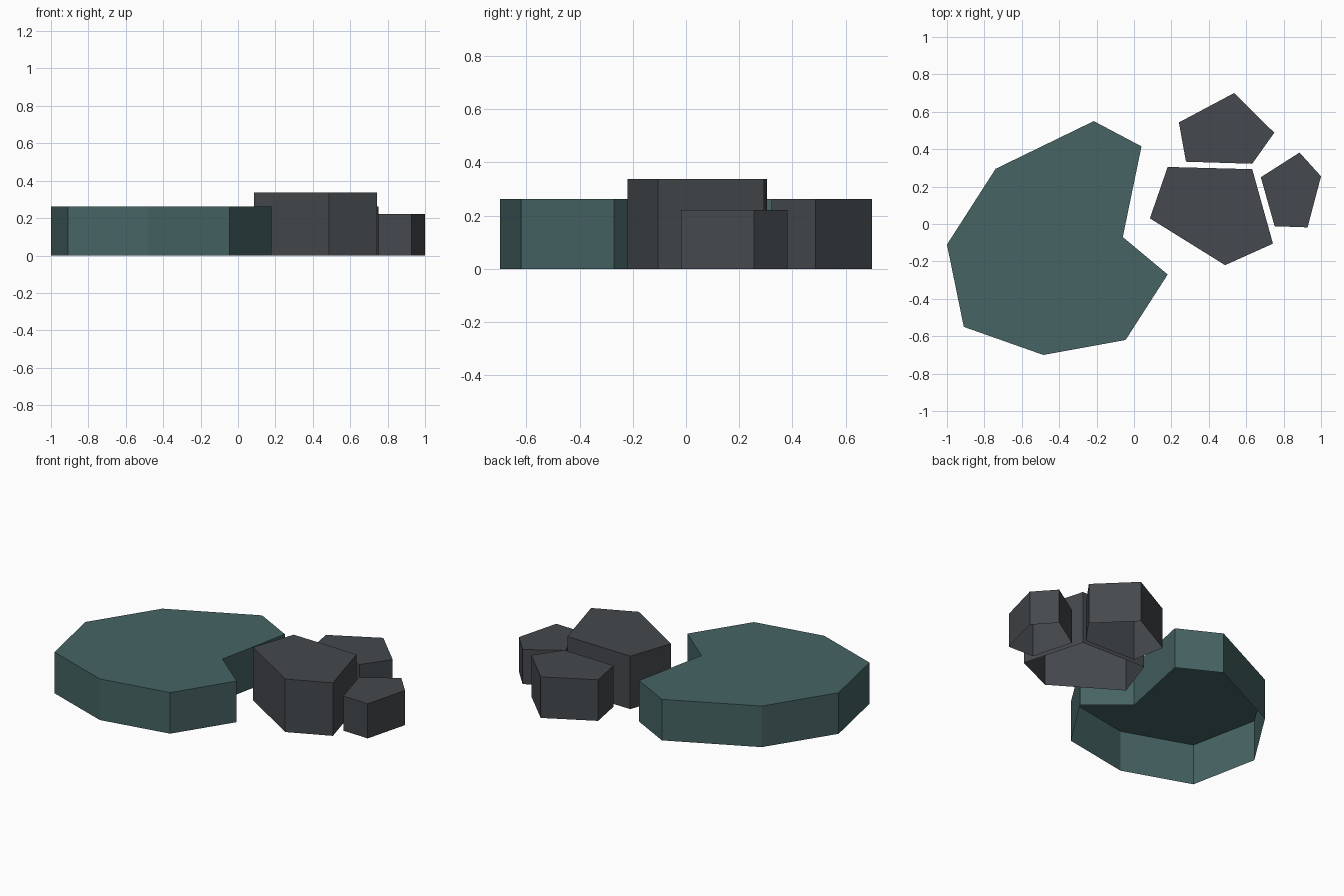
import bpy
import bmesh

if "Cube" in bpy.data.objects:
    bpy.data.objects.remove(bpy.data.objects["Cube"], do_unlink=True)


def make_material(name, rgb):
    mat = bpy.data.materials.new(name)
    mat.use_nodes = True
    mat.diffuse_color = (*rgb, 1)
    bsdf = next(n for n in mat.node_tree.nodes if n.type == "BSDF_PRINCIPLED")
    bsdf.inputs["Base Color"].default_value = (*rgb, 1)
    bsdf.inputs["Roughness"].default_value = 0.9
    return mat


def make_slab(name, outline, height, mat):
    """Raise a counter-clockwise outline into a flat-topped shell, open below."""
    bm = bmesh.new()
    base = [bm.verts.new((x, y, 0)) for x, y in outline]
    top = [bm.verts.new((x, y, height)) for x, y in outline]
    bm.faces.new(top)
    for i in range(len(outline)):
        j = (i + 1) % len(outline)
        bm.faces.new((base[i], base[j], top[j], top[i]))
    mesh = bpy.data.meshes.new(name)
    bm.to_mesh(mesh)
    bm.free()
    mesh.materials.append(mat)
    obj = bpy.data.objects.new(name, mesh)
    bpy.context.collection.objects.link(obj)
    return obj


pad_green = make_material("muted teal", (0.062, 0.127, 0.127))
stone_grey = make_material("slate grey", (0.059, 0.066, 0.074))

# Broad notched slab
make_slab("notched_slab", [
    (-0.91, -0.55), (-0.485, -0.70), (-0.045, -0.62), (0.18, -0.27), (-0.06, -0.07),
    (0.04, 0.415), (-0.215, 0.55), (-0.74, 0.295), (-1.0, -0.11)], 0.262, pad_green)

# Cluster of three five-sided stones
make_slab("large_stone", [
    (0.085, 0.03), (0.487, -0.22), (0.743, -0.105), (0.632, 0.293), (0.18, 0.305)],
    0.338, stone_grey)
make_slab("back_stone", [
    (0.278, 0.333), (0.632, 0.322), (0.75, 0.488), (0.535, 0.70), (0.24, 0.543)],
    0.262, stone_grey)
make_slab("small_stone", [
    (0.752, -0.012), (0.928, -0.018), (1.0, 0.255), (0.885, 0.382), (0.678, 0.25)],
    0.221, stone_grey)
